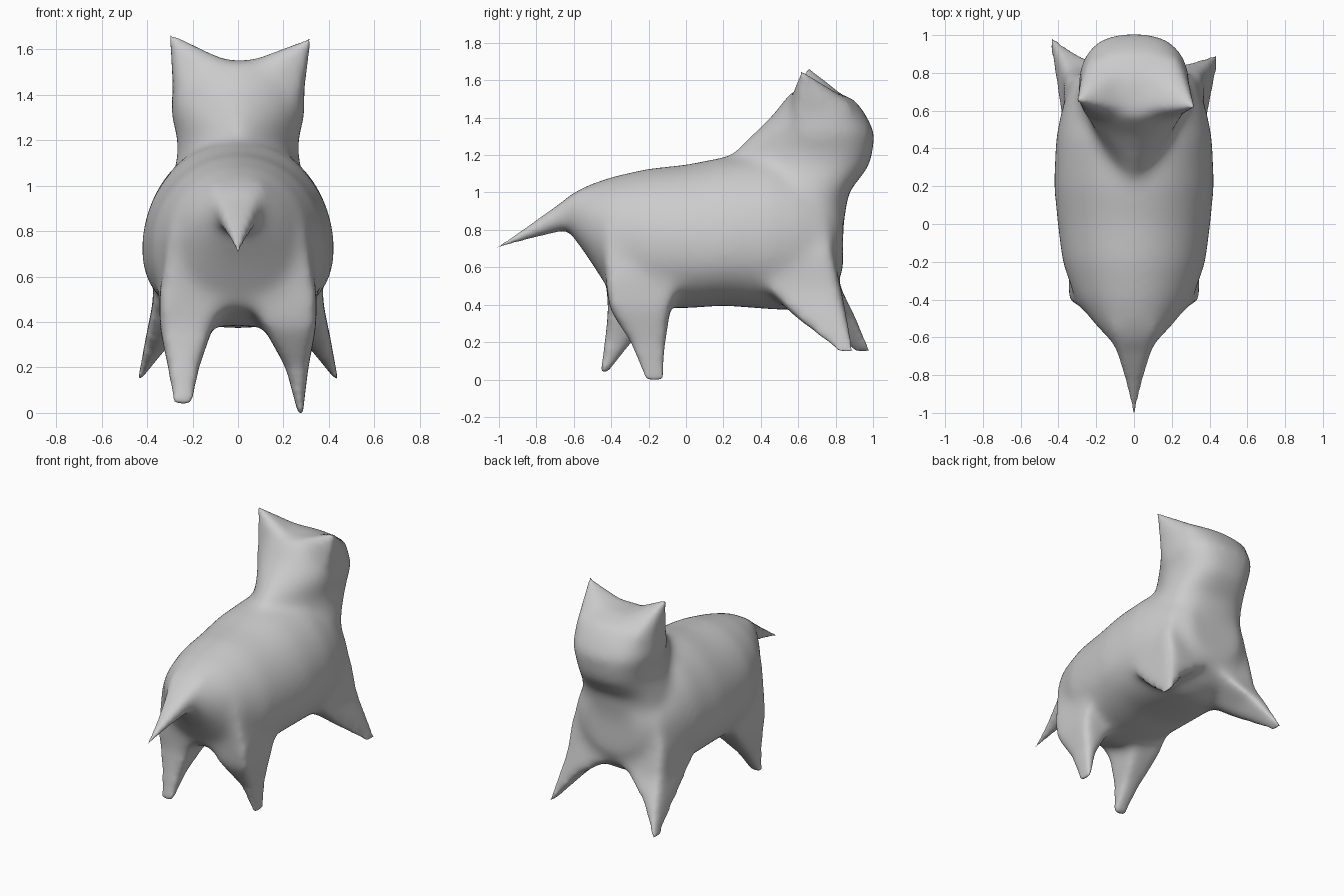
import bpy, bmesh, math
from mathutils import Vector

cube = bpy.data.objects.get("Cube")
if cube:
    bpy.data.objects.remove(cube, do_unlink=True)

grey = bpy.data.materials.new("plain grey")
grey.use_nodes = True
colour = (0.6, 0.6, 0.6, 1)
grey.diffuse_color = colour
grey.node_tree.nodes["Principled BSDF"].inputs["Base Color"].default_value = colour

bm = bmesh.new()


def egg(centre, width, axis, plus, minus, power_plus, power_minus, count=40):
    """Ring across x whose two halves differ in depth and squareness."""
    points = []
    for i in range(count):
        a = 2 * math.pi * i / count
        c, s = math.cos(a), math.sin(a)
        power = power_plus if s > 0 else power_minus
        depth = plus if s > 0 else minus
        x = math.copysign(abs(c) ** (2 / power), c) * width
        d = math.copysign(abs(s) ** (2 / power), s) * depth
        points.append(centre + Vector((x, 0, 0)) + axis * d)
    return points


def loft(rings):
    rows = [[bm.verts.new(p) for p in ring] for ring in rings]
    for low, high in zip(rows, rows[1:]):
        for i in range(len(low)):
            j = (i + 1) % len(low)
            bm.faces.new((low[i], low[j], high[j], high[i]))
    bm.faces.new(rows[0][::-1])
    bm.faces.new(rows[-1])


def hull(points):
    """Closed convex solid around a few points."""
    part = bmesh.new()
    verts = [part.verts.new(p) for p in points]
    bmesh.ops.convex_hull(part, input=verts)
    copies = {v: bm.verts.new(v.co) for v in part.verts if v.link_faces}
    for f in part.faces:
        bm.faces.new([copies[v] for v in f.verts])
    part.free()


def box(x0, x1, y0, y1, z):
    return [(x, y, z) for x in (x0, x1) for y in (y0, y1)]


def limb(side, *levels):
    """Tapered limb through a chain of rectangular sections."""
    for a, b in zip(levels, levels[1:]):
        points = box(*a) + box(*b)
        hull([(side * x, y, z) for x, y, z in points])


# Torso: y, half width, underside, widest height, back
torso = [(-.64, .11, .81, .9, .98), (-.53, .21, .66, .84, 1.04),
         (-.4, .31, .46, .76, 1.085), (-.2, .38, .38, .73, 1.13),
         (0, .405, .38, .72, 1.15), (.2, .425, .395, .72, 1.19),
         (.45, .415, .375, .74, 1.21), (.6, .385, .37, .75, 1.17),
         (.72, .345, .42, .76, 1.1), (.8, .28, .49, .78, 1.04),
         (.84, .2, .58, .78, 1.0)]
loft([egg(Vector((0, y, mid)), w, Vector((0, 0, 1)), hi - mid, mid - lo, 2, 2.3)
      for y, w, lo, mid, hi in torso])

# Neck and head: z, half width, back, widest depth, front, squareness behind
head = [(.75, .31, .35, .6, .83, 1.5), (1.0, .3, .2, .62, .87, 1.4),
        (1.14, .265, .18, .65, .98, 1.3), (1.22, .27, .25, .68, 1.0, 1.35),
        (1.32, .3, .36, .68, 1.01, 1.45), (1.42, .29, .465, .68, .96, 1.6),
        (1.5, .265, .53, .68, .9, 1.8), (1.55, .16, .57, .66, .76, 1.8)]
loft([egg(Vector((0, mid, z)), w, Vector((0, 1, 0)), f - mid, mid - b, 2.7, back)
      for z, w, b, mid, f, back in head])

# Ears, drawn out of the corners of the head
ear_tips = [(-.305, .65, 1.675), (.325, .615, 1.655)]
for tip in ear_tips:
    side = math.copysign(1, tip[0])
    hull([tip] + [(side * x, y, z) for x, y, z in (
        (.03, .6, 1.55), (.02, .86, 1.5), (.23, .9, 1.47), (.28, .85, 1.32),
        (.275, .575, 1.35), (.05, .52, 1.42), (.1, .65, 1.25))])

# Tail
tail_tip = (0, -1.055, .685)
hull([tail_tip, (.125, -.57, 1.01), (-.125, -.57, 1.01), (.11, -.58, .85),
      (-.11, -.58, .85), (0, -.68, .78), (.1, -.42, 1.06), (-.1, -.42, 1.06)])

# Front legs, splayed outward, the right one further forward
for side, step in ((-1, .09), (1, 0)):
    limb(side, (.425, .44, .81 + step, .9 + step, .15),
         (.27, .405, .575 + step / 2, .86 + step / 2, .34),
         (.08, .375, .44, .83, .48), (.02, .37, .4, .79, .66),
         (.02, .3, .4, .76, .9))

# Hind legs, one stepping forward
limb(1, (.265, .285, -.22, -.12, -.005), (.21, .31, -.3, -.105, .2),
     (.11, .345, -.41, -.085, .38), (.02, .345, -.43, -.03, .54),
     (.02, .3, -.45, 0, .8))
limb(-1, (.2, .285, -.455, -.42, .04), (.17, .31, -.435, -.29, .2),
     (.11, .345, -.415, -.12, .38), (.02, .345, -.43, -.03, .54),
     (.02, .3, -.45, 0, .8))

bmesh.ops.recalc_face_normals(bm, faces=bm.faces)
mesh = bpy.data.meshes.new("animal_body")
bm.to_mesh(mesh)
bm.free()
mesh.materials.append(grey)
body = bpy.data.objects.new("animal_body", mesh)
bpy.context.collection.objects.link(body)
bpy.context.view_layer.objects.active = body
body.select_set(True)

# Fuse the parts into one skin
fuse = body.modifiers.new("fuse", "REMESH")
fuse.mode = "VOXEL"
fuse.voxel_size = 0.015
bpy.ops.object.modifier_apply(modifier="fuse")

# Soften the joins, less and less towards the pointed ends
ends = [Vector(p) for p in ear_tips + [
    tail_tip, (-.43, .945, .15), (.43, .86, .15), (.275, -.17, 0), (-.24, -.44, .04)]]
bm = bmesh.new()
bm.from_mesh(body.data)
reach = [(min((v.co - e).length for e in ends), v) for v in bm.verts]
for step in range(40):
    near = 0.007 * step - 0.02
    bmesh.ops.smooth_vert(bm, verts=[v for d, v in reach if d > near], factor=0.5,
                          use_axis_x=True, use_axis_y=True, use_axis_z=True)
bm.to_mesh(body.data)
bm.free()
bpy.ops.object.shade_smooth()
